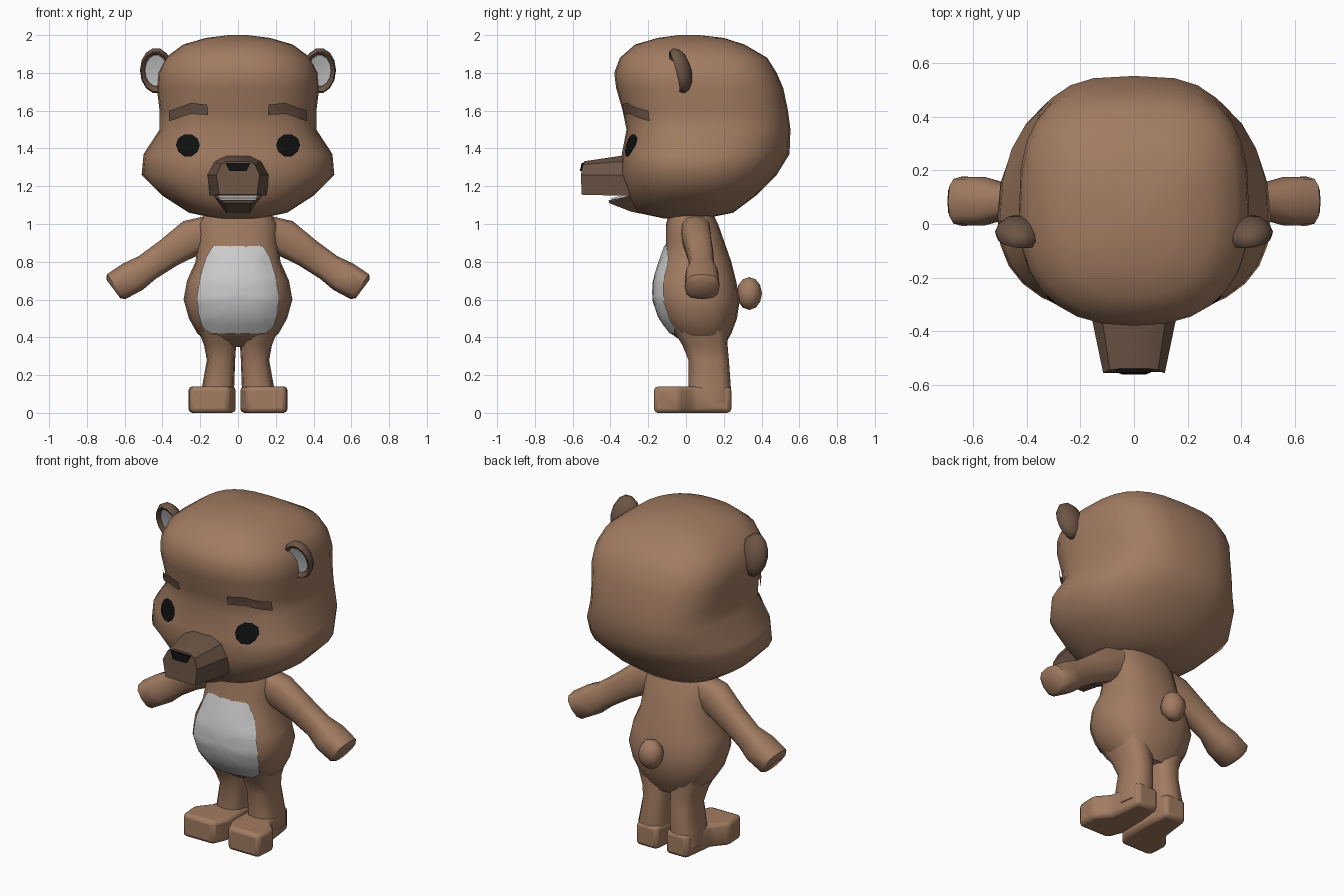
import bpy, bmesh, math
from mathutils import Vector, Matrix
from mathutils.bvhtree import BVHTree

if "Cube" in bpy.data.objects:
    bpy.data.objects.remove(bpy.data.objects["Cube"])


def material(name, rgb):
    m = bpy.data.materials.new(name)
    m.diffuse_color = (*rgb, 1)
    m.use_nodes = True
    m.node_tree.nodes["Principled BSDF"].inputs["Base Color"].default_value = m.diffuse_color
    return m


FUR = material("fur", (0.36, 0.20, 0.12))
DARK = material("dark_fur", (0.15, 0.09, 0.06))
PALE = material("pale", (0.65, 0.65, 0.65))
BLACK = material("black", (0.005, 0.005, 0.005))
X, Y, Z = Vector((1, 0, 0)), Vector((0, 1, 0)), Vector((0, 0, 1))


def finish(name, bm, mat, mirror=False, angle=50):
    bmesh.ops.recalc_face_normals(bm, faces=bm.faces)
    me = bpy.data.meshes.new(name)
    bm.to_mesh(me)
    bm.free()
    ob = bpy.data.objects.new(name, me)
    bpy.context.collection.objects.link(ob)
    me.materials.append(mat)
    bpy.ops.object.select_all(action='DESELECT')
    ob.select_set(True)
    bpy.context.view_layer.objects.active = ob
    bpy.ops.object.shade_smooth_by_angle(angle=math.radians(angle))
    if mirror:
        ob.modifiers.new("mirror", 'MIRROR').use_mirror_merge = False
    return ob


def ring(c, u, v, ru, rneg, rpos, pneg=2.4, ppos=2.4, n=16):
    """Superellipse loop whose -v and +v halves may differ."""
    pts = []
    for i in range(n):
        a = 2 * math.pi * i / n
        co, si = math.cos(a), math.sin(a)
        p, r = (ppos, rpos) if si >= 0 else (pneg, rneg)
        pts.append(Vector(c) + u * math.copysign(abs(co) ** (2 / p), co) * ru
                   + v * math.copysign(abs(si) ** (2 / p), si) * r)
    return pts


def loft(name, rings, mat, mirror=False, angle=50, matrix=None):
    bm = bmesh.new()
    loops = [[bm.verts.new(p) for p in r] for r in rings]
    n = len(loops[0])
    for a, b in zip(loops, loops[1:]):
        for i in range(n):
            bm.faces.new((a[i], a[(i + 1) % n], b[(i + 1) % n], b[i]))
    bm.faces.new(loops[0])
    bm.faces.new(loops[-1])
    if matrix:
        bm.transform(matrix)
    return finish(name, bm, mat, mirror, angle)


def patch(name, target, outline, mat, offset=0.01, mirror=False, steps=5):
    """Patch drawn in the front view and projected onto a target surface."""
    me = target.data
    tree = BVHTree.FromPolygons([v.co for v in me.vertices],
                                [list(p.vertices) for p in me.polygons])

    def project(x, z):
        hit, nor, _, _ = tree.ray_cast(Vector((x, -3, z)), Y)
        return hit + nor * offset

    dense = []
    for (ax, az), (bx, bz) in zip(outline, outline[1:] + outline[:1]):
        dense += [(ax + (bx - ax) * t / 3, az + (bz - az) * t / 3) for t in range(3)]
    cx = sum(p[0] for p in dense) / len(dense)
    cz = sum(p[1] for p in dense) / len(dense)
    bm = bmesh.new()
    loops = [[bm.verts.new(project(cx + (x - cx) * s / steps, cz + (z - cz) * s / steps))
              for x, z in dense] for s in range(1, steps + 1)]
    mid = bm.verts.new(project(cx, cz))
    n = len(dense)
    for i in range(n):
        j = (i + 1) % n
        bm.faces.new((mid, loops[0][i], loops[0][j]))
        for a, b in zip(loops, loops[1:]):
            bm.faces.new((a[i], b[i], b[j], a[j]))
    ob = finish(name, bm, mat, mirror)
    if ob.data.polygons[0].normal.y > 0:
        ob.data.flip_normals()
    return ob


# Head: z, half width, front y, back y
head_rows = [(1.03, .12, -.12, .10), (1.06, .26, -.26, .25), (1.15, .40, -.31, .37),
             (1.26, .51, -.345, .48), (1.37, .50, -.34, .548), (1.50, .415, -.315, .553),
             (1.60, .415, -.335, .54), (1.72, .43, -.37, .515), (1.80, .425, -.38, .48),
             (1.88, .385, -.35, .43), (1.95, .29, -.27, .31), (1.985, .17, -.15, .20),
             (2.0, .05, -.04, .07)]
head = loft("head", [ring((0, .03, z), X, Y, w, .03 - f, b - .03, 2.4,
                          3.0 if z > 1.4 else 2.3, 28) for z, w, f, b in head_rows], FUR)

# Torso: z, half width, front y, back y
body_rows = [(1.06, .17, -.09, .14), (1.0, .21, -.105, .17), (.9, .215, -.105, .205),
             (.8, .225, -.14, .24), (.7, .27, -.17, .265), (.6, .288, -.172, .285),
             (.5, .26, -.14, .27), (.42, .215, -.08, .24), (.35, .13, .02, .20)]
torso = loft("torso", [ring((0, (f + b) / 2, z), X, Y, w, (b - f) / 2, (b - f) / 2, n=20)
                       for z, w, f, b in body_rows], FUR)

# Belly patch
half = [(.13, .88), (.165, .82), (.195, .72), (.212, .62), (.205, .53), (.185, .46), (.14, .425)]
patch("belly_patch", torso, half + [(-x, z) for x, z in reversed(half)], PALE, .008)

# Legs
loft("leg", [ring((x, y, z), X, Y, rx, ry, ry, 2.8, 2.8, 12) for z, x, y, rx, ry in
             [(.46, .115, .07, .105, .15), (.36, .095, .10, .085, .12),
              (.28, .09, .12, .075, .107), (.14, .105, .125, .085, .112),
              (.05, .105, .125, .085, .112)]], FUR, True)

# Feet, toes turned slightly outward
outline = [(.03, .24), (.17, .24), (.195, .04), (.265, -.04), (.255, -.17), (.05, -.17),
           (.012, -.08), (.015, .1)]
foot = loft("foot", [[Vector((x, y, z)) for x, y in outline] for z in (0, .14)], FUR, True)
bev = foot.modifiers.new("round", 'BEVEL')
bev.width, bev.segments = .022, 2
foot.modifiers.move(1, 0) if foot.modifiers[1].name == "round" else None

# Arms with mitten hands: x, y, z, depth radius, height radius
up = Vector((.6, 0, .8))
loft("arm", [ring((x, y, z), Y, up, ry, rz, rz, 2.8, 2.8, 12) for x, y, z, ry, rz in
             [(.12, .05, .97, .08, .09), (.23, .055, .935, .078, .10), (.37, .075, .845, .07, .08),
              (.48, .085, .77, .066, .075), (.555, .085, .722, .09, .087),
              (.645, .085, .668, .092, .082), (.66, .085, .656, .07, .062)]], FUR, True)

# Tail
bm = bmesh.new()
bmesh.ops.create_uvsphere(bm, u_segments=8, v_segments=6, radius=1,
                          matrix=Matrix.Translation((0, .335, .632)) @ Matrix.Diagonal((.075, .067, .087, 1)))
finish("tail", bm, FUR, angle=60)

# Ears: lathed cup with a pale inside
place = Matrix.Translation((.43, -.025, 1.815)) @ Matrix.Rotation(.25, 4, 'X') @ Matrix.Rotation(.12, 4, 'Z')
loft("ear", [ring((0, d, 0), X, Z, r, r * 1.42, r * 1.42, 2, 2, 14) for r, d in
             [(.02, .05), (.055, .038), (.08, .012), (.088, -.015), (.078, -.038),
              (.065, -.03), (.06, -.008), (.02, 0)]], DARK, True, matrix=place)
loft("inner_ear", [ring((0, d, 0), X, Z, r, r * 1.42, r * 1.42, 2, 2, 14) for r, d in
                   [(.064, -.012), (.06, -.018), (.02, -.012)]], PALE, True, matrix=place)

# Eyes and brows
patch("eye", head, [(.262 + .062 * math.cos(a * math.pi / 5), 1.415 + .06 * math.sin(a * math.pi / 5))
                    for a in range(10)], BLACK, .008, True, 3)
patch("brow", head, [(.155, 1.58), (.245, 1.585), (.355, 1.545), (.355, 1.60),
                     (.245, 1.645), (.16, 1.635)], DARK, .014, True, 4)


# Snout, jaw, teeth and nose: mirrored sections given as half profiles (x, y, z)
def section(half_pts):
    return [Vector(p) for p in half_pts] + [Vector((-x, y, z)) for x, y, z in reversed(half_pts)]


loft("snout", [section([(.06, -.28, 1.365), (.13, -.27, 1.335), (.178, -.25, 1.26), (.155, -.25, 1.155)]),
               section([(.058, -.35, 1.36), (.12, -.35, 1.33), (.158, -.35, 1.26), (.143, -.35, 1.15)]),
               section([(.055, -.54, 1.332), (.09, -.545, 1.315), (.115, -.557, 1.26), (.10, -.552, 1.155)])],
     DARK, angle=30)
loft("lower_jaw", [section([(.145, -.24, 1.17), (.06, -.24, 1.055)]),
                   section([(.12, -.33, 1.14), (.06, -.29, 1.065)]),
                   section([(.09, -.41, 1.125), (.07, -.405, 1.11)])], DARK, angle=25)
loft("teeth", [section([(.12, -.25, 1.172), (.12, -.25, 1.15)]),
               section([(.095, -.395, 1.137), (.095, -.395, 1.122)])], PALE, angle=20)
loft("nose", [section([(.065, -.52, 1.325), (.045, -.52, 1.28)]),
              section([(.065, -.553, 1.322), (.045, -.562, 1.28)])], BLACK, angle=20)
